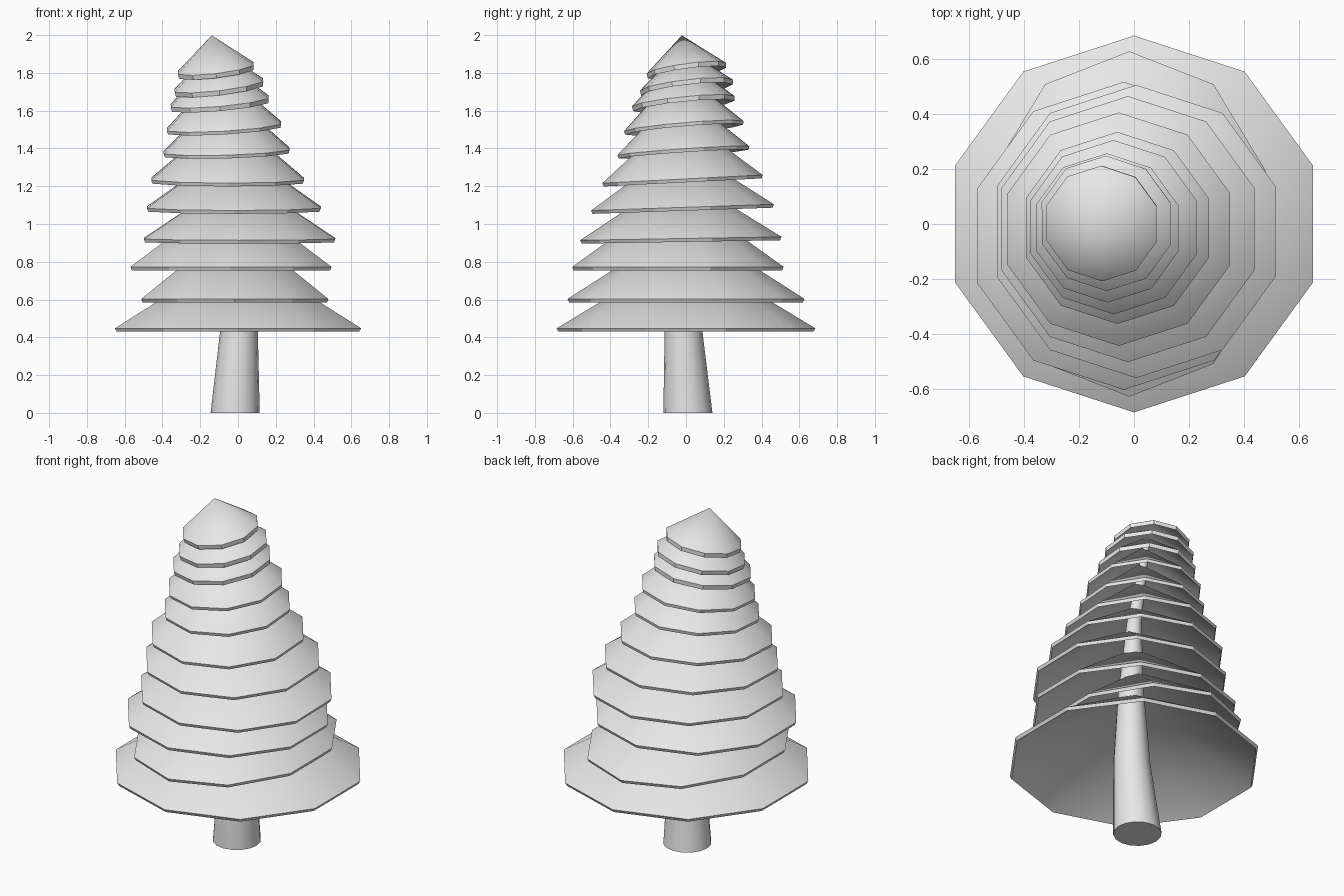
import bpy
import bmesh
import math
from mathutils import Matrix, Vector

cube = bpy.data.objects.get("Cube")
if cube:
    bpy.data.objects.remove(cube, do_unlink=True)

# Single plain grey for the whole tree
grey = bpy.data.materials.new("light_grey")
grey.use_nodes = True
grey.diffuse_color = (0.8, 0.8, 0.8, 1)
grey.node_tree.nodes["Principled BSDF"].inputs["Base Color"].default_value = (0.8, 0.8, 0.8, 1)


def finish(bm, name):
    """Turn a bmesh into a shaded, coloured object."""
    bmesh.ops.recalc_face_normals(bm, faces=bm.faces)
    mesh = bpy.data.meshes.new(name)
    bm.to_mesh(mesh)
    bm.free()
    mesh.materials.append(grey)
    obj = bpy.data.objects.new(name, mesh)
    bpy.context.collection.objects.link(obj)
    bpy.ops.object.select_all(action="DESELECT")
    obj.select_set(True)
    bpy.context.view_layer.objects.active = obj
    bpy.ops.object.shade_smooth_by_angle(angle=math.radians(30))
    return obj


def ring(bm, centre, radius, sides):
    """Add a horizontal loop of vertices, with one vertex on +y."""
    verts = []
    for i in range(sides):
        a = math.pi / 2 + math.tau * i / sides
        offset = Vector((math.cos(a), math.sin(a), 0)) * radius
        verts.append(bm.verts.new(Vector(centre) + offset))
    return verts


def bridge(bm, lower, upper):
    """Join two equal loops with quads."""
    n = len(lower)
    for i in range(n):
        j = (i + 1) % n
        bm.faces.new((lower[i], lower[j], upper[j], upper[i]))


def fan(bm, loop, tip):
    """Join a loop to a single point."""
    for i in range(len(loop)):
        bm.faces.new((loop[i], loop[(i + 1) % len(loop)], tip))


def branch_tier(name, centre, radius, height, lean, width=1.0):
    """Hollow ten-sided cone with a thin rim, leaning with the trunk."""
    bm = bmesh.new()
    rim = 0.018 if height > 0.3 else 0.025
    outer = ring(bm, (0, 0, rim), radius, 10)
    inner = ring(bm, (0, 0, 0), radius * 0.985, 10)
    bridge(bm, inner, outer)
    fan(bm, outer, bm.verts.new((0, 0, height)))
    fan(bm, inner, bm.verts.new((0, 0, height - rim)))
    axis = Vector((-lean[0], -lean[1], 1))
    turn = Vector((0, 0, 1)).rotation_difference(axis).to_matrix().to_4x4()
    stretch = Matrix.Diagonal((width, 1, 1, 1))
    bm.transform(Matrix.Translation(centre) @ turn @ stretch)
    return finish(bm, name)


# Gently bent, tapering trunk: x, y, z, radius
trunk_path = [
    (-0.015, 0.01, 0, 0.13),
    (0.005, -0.013, 0.43, 0.1),
    (0.03, 0.01, 0.85, 0.07),
    (0, 0, 1.3, 0.04),
    (-0.1, -0.01, 1.85, 0.015),
]
bm = bmesh.new()
loops = [ring(bm, (x, y, z), r, 16) for x, y, z, r in trunk_path]
for lower, upper in zip(loops, loops[1:]):
    bridge(bm, lower, upper)
bm.faces.new(loops[0])
bm.faces.new(loops[-1])
finish(bm, "trunk")

# Branch tiers from the bottom up: x, y, base z, radius, cone height
tiers = [
    (0, 0, 0.43, 0.685, 0.43),
    (-0.017, 0, 0.585, 0.628, 0.42),
    (-0.037, -0.043, 0.755, 0.56, 0.42),
    (0.008, -0.027, 0.905, 0.533, 0.36),
    (-0.022, -0.018, 1.07, 0.484, 0.35),
    (-0.055, -0.018, 1.22, 0.425, 0.37),
    (-0.06, -0.013, 1.37, 0.35, 0.34),
    (-0.073, -0.01, 1.5, 0.318, 0.32),
    (-0.095, -0.012, 1.625, 0.273, 0.27),
    (-0.098, 0.005, 1.71, 0.248, 0.23),
    (-0.115, 0.005, 1.8, 0.212, 0.202),
]
for i, (x, y, z, radius, height) in enumerate(tiers):
    lean = (min(0.12, max(0, (i - 5) * 0.03)), max(0, (i - 2) * 0.017))
    branch_tier(f"branch_tier_{i + 1}", (x, y, z), radius, height, lean,
                width=0.83 if i == 1 else 1.0)
